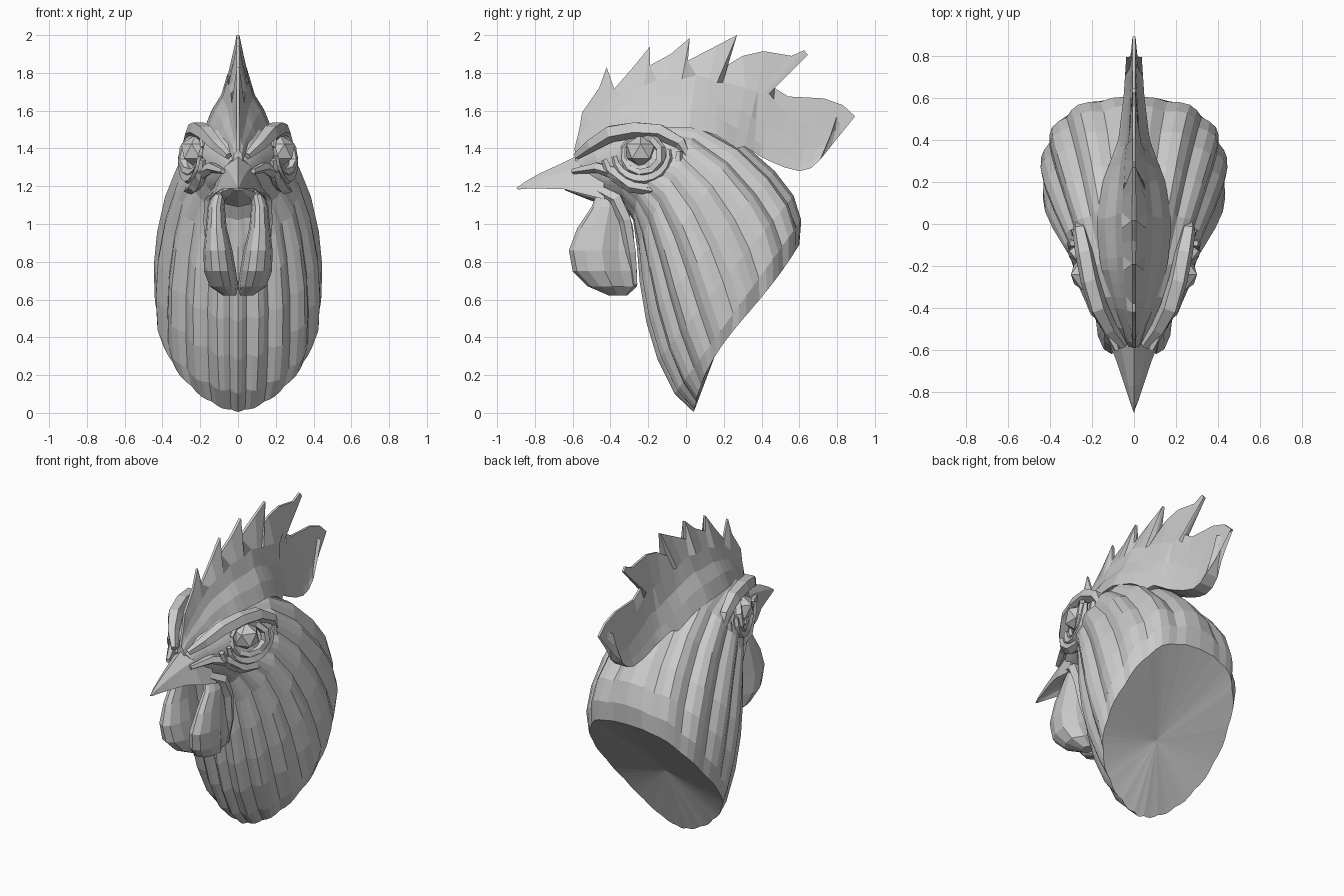
import bpy, bmesh, math
from mathutils import Vector

if "Cube" in bpy.data.objects:
    bpy.data.objects.remove(bpy.data.objects["Cube"])


def loft(name, rings, mirror=False, dent=(0, 0, 0)):
    """Skin closed rings; ends closed by triangle fans (last centre moved by dent)."""
    bm = bmesh.new()
    vs = [[bm.verts.new(p) for p in r] for r in rings]
    n = len(rings[0])
    for a, b in zip(vs, vs[1:]):
        for i in range(n):
            j = (i + 1) % n
            bm.faces.new((a[i], a[j], b[j], b[i]))
    for ring, off in ((vs[0], (0, 0, 0)), (vs[-1], dent)):
        mid = sum((v.co for v in ring), Vector()) / n + Vector(off)
        c = bm.verts.new(mid)
        for i in range(n):
            bm.faces.new((ring[i], ring[(i + 1) % n], c))
    bmesh.ops.recalc_face_normals(bm, faces=bm.faces)
    me = bpy.data.meshes.new(name)
    bm.to_mesh(me)
    bm.free()
    ob = bpy.data.objects.new(name, me)
    bpy.context.collection.objects.link(ob)
    if mirror:
        m = ob.modifiers.new("mirror", 'MIRROR')
        m.use_mirror_merge = False
    return ob


def tube(name, pts, radii, sides=5):
    """Mirrored fold of skin along a path."""
    pts = [Vector(p) for p in pts]
    rings = []
    for i, p in enumerate(pts):
        t = (pts[min(i + 1, len(pts) - 1)] - pts[max(i - 1, 0)]).normalized()
        u = t.cross(Vector((1, 0, 0))).normalized()
        v = t.cross(u)
        rings.append([p + radii[i] * (u * math.cos(a) + v * math.sin(a))
                      for a in (2 * math.pi * k / sides for k in range(sides))])
    return loft(name, rings, True)


# Head and hackle: fanned sections (top y, z, bottom y, z, half width, groove depth, top squareness)
sections = [
    (-.58, 1.35, -.50, 1.17, .07, 0, 1), (-.50, 1.44, -.42, 1.14, .13, 0, .96),
    (-.35, 1.53, -.33, 1.10, .20, .01, .93), (-.18, 1.56, -.28, 1.02, .255, .03, .9),
    (.08, 1.54, -.26, .88, .335, .06, .87), (.30, 1.43, -.245, .69, .395, .08, .84),
    (.47, 1.28, -.21, .48, .435, .08, .8), (.57, 1.15, -.15, .28, .45, .07, .75),
    (.61, 1.02, -.06, .10, .445, .05, .7), (.60, .89, .04, .005, .415, .02, .66)]
N = 64
rings = []
for k, (ty, tz, by, bz, w, g, sq) in enumerate(sections):
    top, bot = Vector((0, ty, tz)), Vector((0, by, bz))
    mid, half = (top + bot) / 2, (top - bot) / 2
    nrm = Vector((0, -half.z, half.y)).normalized()
    ring = []
    for i in range(N):
        a = 2 * math.pi * i / N
        a += .035 * k * math.sin(a)          # strands sweep downwards
        s, c = math.sin(a), math.cos(a)
        f = 1 - g * (i % 4 == 2) - g * .35 * (i % 2)
        p = sq if c > 0 else 1.1 + .01 * k
        q = mid + half * c * f
        q.x = math.copysign(abs(s) ** p, s) * w * f
        if k == len(sections) - 1:           # cut edge curves inwards
            u = min(1, max(0, (1 - c) / 2))
            q += nrm * .13 * math.sin(math.pi * u) * u ** 1.5
        ring.append(q)
    rings.append(ring)
loft("hackle_and_head", rings, dent=(0, -.05, .05))

# Beak: arched sections (y, ridge z, edge z, half width)
beak = []
for y, zt, ze, w in [(-.44, 1.40, 1.13, .15), (-.56, 1.37, 1.16, .125), (-.66, 1.32, 1.185, .085),
                     (-.77, 1.27, 1.187, .048), (-.85, 1.225, 1.187, .022), (-.898, 1.19, 1.183, .003)]:
    h = zt - ze
    beak.append([(0, y, zt), (w * .55, y, ze + h * .68), (w, y + .01, ze), (w * .5, y + .02, ze + h * .22),
                 (0, y + .02, ze + h * .28),
                 (-w * .5, y + .02, ze + h * .22), (-w, y + .01, ze), (-w * .55, y, ze + h * .68)])
loft("beak", beak)
# Lower beak tucked under the upper one
loft("lower_beak", [[(w * math.sin(a), y, z + h * math.cos(a)) for a in (math.pi * k / 4 for k in range(8))]
                    for y, z, w, h in [(-.40, 1.15, .11, .06), (-.52, 1.17, .085, .04), (-.64, 1.19, .03, .012)]])

# Comb: columns from base (y, z) to serrated edge (y, z)
columns = [
    (-.585, 1.37, -.59, 1.40), (-.56, 1.40, -.565, 1.50), (-.50, 1.43, -.55, 1.59), (-.44, 1.47, -.46, 1.72),
    (-.40, 1.50, -.42, 1.83), (-.35, 1.52, -.38, 1.715), (-.28, 1.54, -.28, 1.83),
    (-.22, 1.56, -.19, 1.94), (-.17, 1.56, -.19, 1.84), (-.10, 1.56, -.08, 1.90),
    (-.03, 1.56, .02, 1.985), (.02, 1.56, .01, 1.865), (.10, 1.54, .165, 1.945),
    (.16, 1.52, .27, 2.0), (.21, 1.49, .20, 1.83), (.26, 1.45, .30, 1.89),
    (.31, 1.41, .41, 1.915), (.36, 1.38, .56, 1.89), (.39, 1.36, .625, 1.92),
    (.41, 1.35, .645, 1.895), (.45, 1.33, .47, 1.72), (.52, 1.30, .54, 1.675),
    (.60, 1.28, .73, 1.665), (.66, 1.295, .83, 1.63), (.71, 1.34, .895, 1.57), (.765, 1.47, .85, 1.565),
    (.795, 1.56, .805, 1.57)]
# hand-placed inner points beside the deep notches
inner = {13: (.165, 1.75), 14: (.195, 1.75), 17: (.38, 1.69), 18: (.42, 1.70), 19: (.44, 1.69),
         20: (.465, 1.66), 21: (.53, 1.60)}
widths = [(-.6, .02), (-.4, .10), (-.2, .16), (0, .18), (.2, .15), (.4, .075), (.6, .05), (.9, .03)]


def base_width(y):
    for (a, wa), (b, wb) in zip(widths, widths[1:]):
        if a <= y <= b:
            return wa + (wb - wa) * (y - a) / (b - a)


comb = []
for i, (y0, z0, y1, z1) in enumerate(columns):
    near = columns[max(0, i - 2):i + 3] if 2 <= i < len(columns) - 3 else [columns[i]]
    ay = sum(c[2] for c in near) / len(near)
    az = sum(c[3] for c in near) / len(near)
    iy, iz = inner.get(i, (y0 + .6 * (ay - y0), z0 + .6 * (az - z0)))   # smooth contour below the teeth
    w = base_width(y0)
    drop = .05 if y0 < .3 else 0
    side = [(w, y0, z0 - drop)]
    side += [(w * f, y0 + (iy - y0) * t, z0 + (iz - z0) * t) for t, f in ((.2, .78), (.55, .5), (1, .33))]
    side.append((max(.05 * w, .007), y1, z1))
    comb.append(side + [(-x, y, z) for x, y, z in reversed(side)])
loft("comb", comb)

# Wattles: horizontal sections (z, front y, back y, inner x, outer x)
wattle = []
for z, yf, yb, xi, xo in [(1.17, -.47, -.36, .065, .13), (1.09, -.50, -.31, .07, .16), (.98, -.575, -.28, .06, .17),
                          (.86, -.62, -.27, .03, .183), (.75, -.60, -.26, .01, .18),
                          (.67, -.52, -.26, .0, .15), (.622, -.41, -.31, .01, .08)]:
    yc, ry, xc, rx = (yf + yb) / 2, (yb - yf) / 2, (xi + xo) / 2, (xo - xi) / 2
    ring = []
    for k in range(12):
        a = 2 * math.pi * k / 12
        f = .55 if k == 2 else 1      # crease along the outer side
        ring.append((xc + rx * f * math.cos(a - math.pi / 6), yc + ry * math.sin(a - math.pi / 6), z))
    wattle.append(ring)
loft("wattle", wattle, True)

# Eyes: low-poly balls
bm = bmesh.new()
bmesh.ops.create_icosphere(bm, subdivisions=1, radius=.088)
bmesh.ops.translate(bm, verts=bm.verts, vec=(.222, -.24, 1.385))
me = bpy.data.meshes.new("eye")
bm.to_mesh(me)
bm.free()
eye = bpy.data.objects.new("eye", me)
bpy.context.collection.objects.link(eye)
eye.modifiers.new("mirror", 'MIRROR').use_mirror_merge = False


# Eyelid folds: arcs around the eye
def lid(name, ry, rz, x, r, a0, a1, n=11):
    pts, rad = [], []
    for k in range(n):
        a = math.radians(a0 + (a1 - a0) * k / (n - 1))
        pts.append((x - .035 * max(0, math.sin(a)) + .05 * math.cos(a),
                    -.235 + ry * math.cos(a), 1.37 + rz * math.sin(a)))
        rad.append(r * (.5 + .5 * math.sin(math.pi * k / (n - 1))))
    tube(name, pts, rad)


lid("inner_eyelid", .105, .10, .245, .028, -200, 160)
lid("lower_eyelid", .145, .135, .25, .03, -175, 10)
lid("cheek_fold", .20, .17, .235, .035, -170, 5)

# Brow ridge and face folds running from the beak
tube("brow", [(.05, -.58, 1.36), (.115, -.50, 1.42), (.17, -.40, 1.48), (.21, -.27, 1.50), (.237, -.14, 1.49),
              (.26, -.03, 1.43), (.27, .02, 1.34)], [.02, .037, .047, .047, .045, .035, .015])
tube("mouth_fold", [(.08, -.60, 1.28), (.14, -.47, 1.30), (.19, -.38, 1.27), (.23, -.29, 1.20), (.26, -.16, 1.18),
                    (.29, -.02, 1.19)], [.015, .03, .035, .035, .03, .01])
tube("throat_fold", [(.10, -.46, 1.18), (.14, -.37, 1.13), (.15, -.32, 1.02), (.14, -.29, .85), (.11, -.27, .68)],
     [.03, .04, .035, .03, .015])
